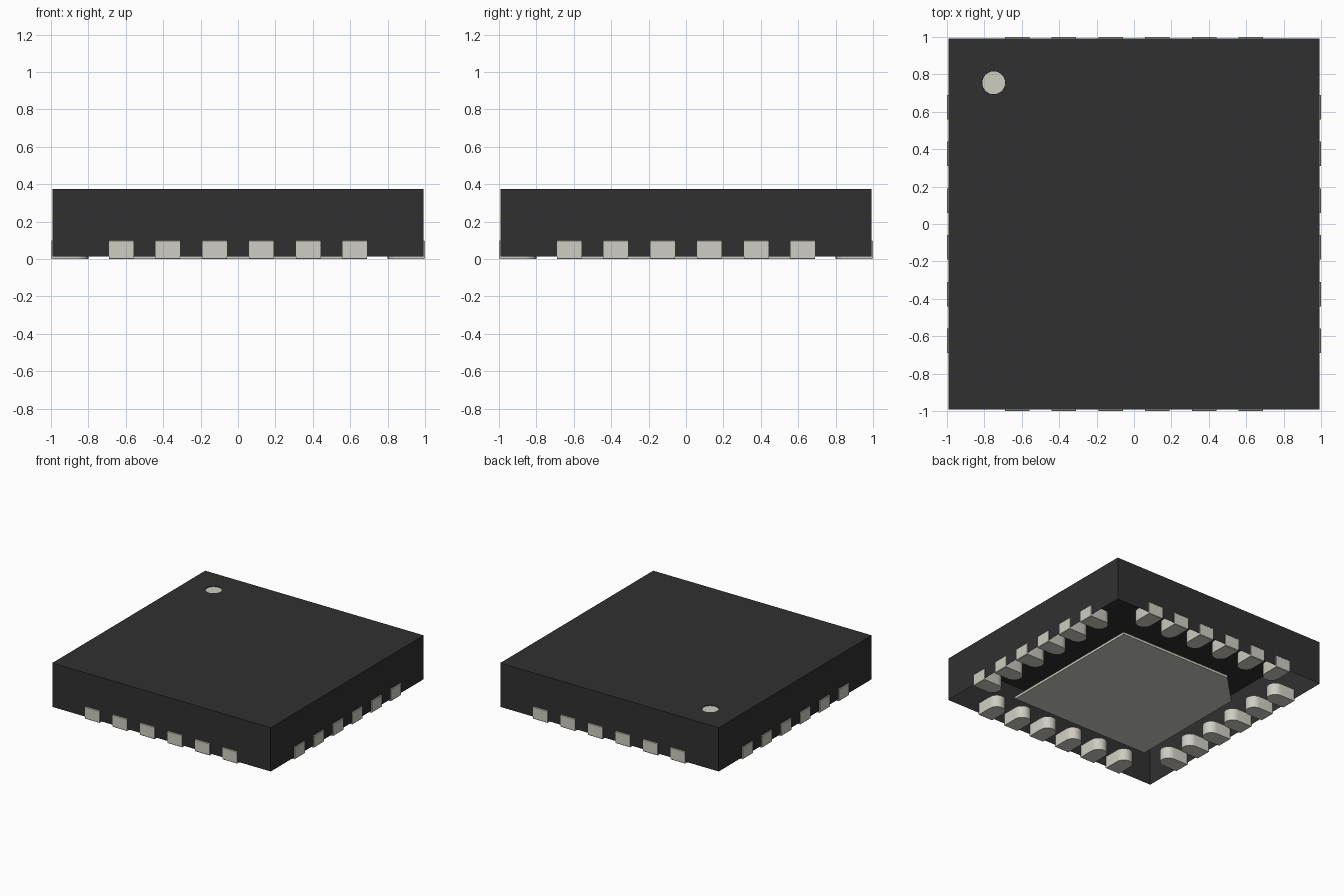
import bpy, bmesh
from math import pi, cos, sin
from mathutils import Matrix

cube = bpy.data.objects.get("Cube")
if cube:
    bpy.data.objects.remove(cube)


def material(name, rgb):
    m = bpy.data.materials.new(name)
    m.use_nodes = True
    m.diffuse_color = (*rgb, 1)
    m.node_tree.nodes["Principled BSDF"].inputs["Base Color"].default_value = (*rgb, 1)
    return m


black = material("black_plastic", (0.03, 0.03, 0.03))
metal = material("pale_metal", (0.62, 0.61, 0.54))


def make(name, bm, mat):
    mesh = bpy.data.meshes.new(name)
    bm.to_mesh(mesh)
    bm.free()
    mesh.materials.append(mat)
    ob = bpy.data.objects.new(name, mesh)
    bpy.context.collection.objects.link(ob)
    return ob


def prism(name, outline, z0, z1, mat):
    """Closed slab with the given outline."""
    bm = bmesh.new()
    face = bm.faces.new([bm.verts.new((x, y, z0)) for x, y in outline])
    side = bmesh.ops.extrude_face_region(bm, geom=[face])["geom"]
    top = [v for v in side if isinstance(v, bmesh.types.BMVert)]
    bmesh.ops.translate(bm, verts=top, vec=(0, 0, z1 - z0))
    bmesh.ops.recalc_face_normals(bm, faces=bm.faces)
    return make(name, bm, mat)


def circle(cx, cy, r, n=32):
    return [(cx + r * cos(2 * pi * i / n), cy + r * sin(2 * pi * i / n)) for i in range(n)]


HALF, TOP, BASE = 0.993, 0.375, 0.015
DOT = (-0.75, 0.755)

# Body: a moulded cover, open underneath
bm = bmesh.new()
bmesh.ops.create_cube(bm, size=1, matrix=Matrix.Translation((0, 0, (TOP + BASE) / 2))
                      @ Matrix.Diagonal((2 * HALF, 2 * HALF, TOP - BASE, 1)))
body = make("body", bm, black)

# Shallow recess for the corner marker
cutter = prism("marker_cutter", circle(*DOT, 0.062), TOP - 0.01, TOP + 0.05, black)
cutter.hide_render = True
cut = body.modifiers.new("marker_recess", "BOOLEAN")
cut.operation = "DIFFERENCE"
cut.object = cutter
bpy.context.view_layer.objects.active = body
bpy.ops.object.modifier_apply(modifier=cut.name)
bpy.data.objects.remove(cutter)

bm = bmesh.new()
bm.from_mesh(body.data)
under = [f for f in bm.faces if f.normal.z < -0.9]
bmesh.ops.delete(bm, geom=under, context="FACES_ONLY")
bm.to_mesh(body.data)
bm.free()

# Corner marker disc
prism("corner_marker", circle(*DOT, 0.061), TOP - 0.0095, TOP - 0.004, metal)

# Thermal pad with one clipped corner
P, C = 0.635, 0.25
prism("thermal_pad", [(-P, -P), (P, -P), (P, P), (C - P, P), (-P, P - C)], 0, 0.02, metal)

# Contacts: flat outer end, round inner end, six on every side
R = 0.065
contact = [(-R, -1), (R, -1)] + [(R * cos(pi * i / 12), -0.8 - R + R * sin(pi * i / 12))
                                 for i in range(13)]
for side, label in enumerate(("front", "left", "back", "right")):
    for i in range(6):
        ob = prism(f"{label}_contact_{i + 1}", contact, 0, 0.1, metal)
        place = Matrix.Rotation(side * pi / 2, 4, "Z") @ Matrix.Translation((0.25 * i - 0.625, 0, 0))
        ob.data.transform(place)
        # Soften the outer end only
        bm = bmesh.new()
        bm.from_mesh(ob.data)
        tip = [e for e in bm.edges if all(max(abs(v.co.x), abs(v.co.y)) > 0.999 for v in e.verts)
               and abs(e.verts[0].co.z - e.verts[1].co.z) < 0.01]
        bmesh.ops.bevel(bm, geom=tip, offset=0.004, segments=1, affect="EDGES")
        bm.to_mesh(ob.data)
        bm.free()
        bpy.ops.object.select_all(action="DESELECT")
        ob.select_set(True)
        bpy.context.view_layer.objects.active = ob
        bpy.ops.object.shade_smooth_by_angle(angle=0.5)
